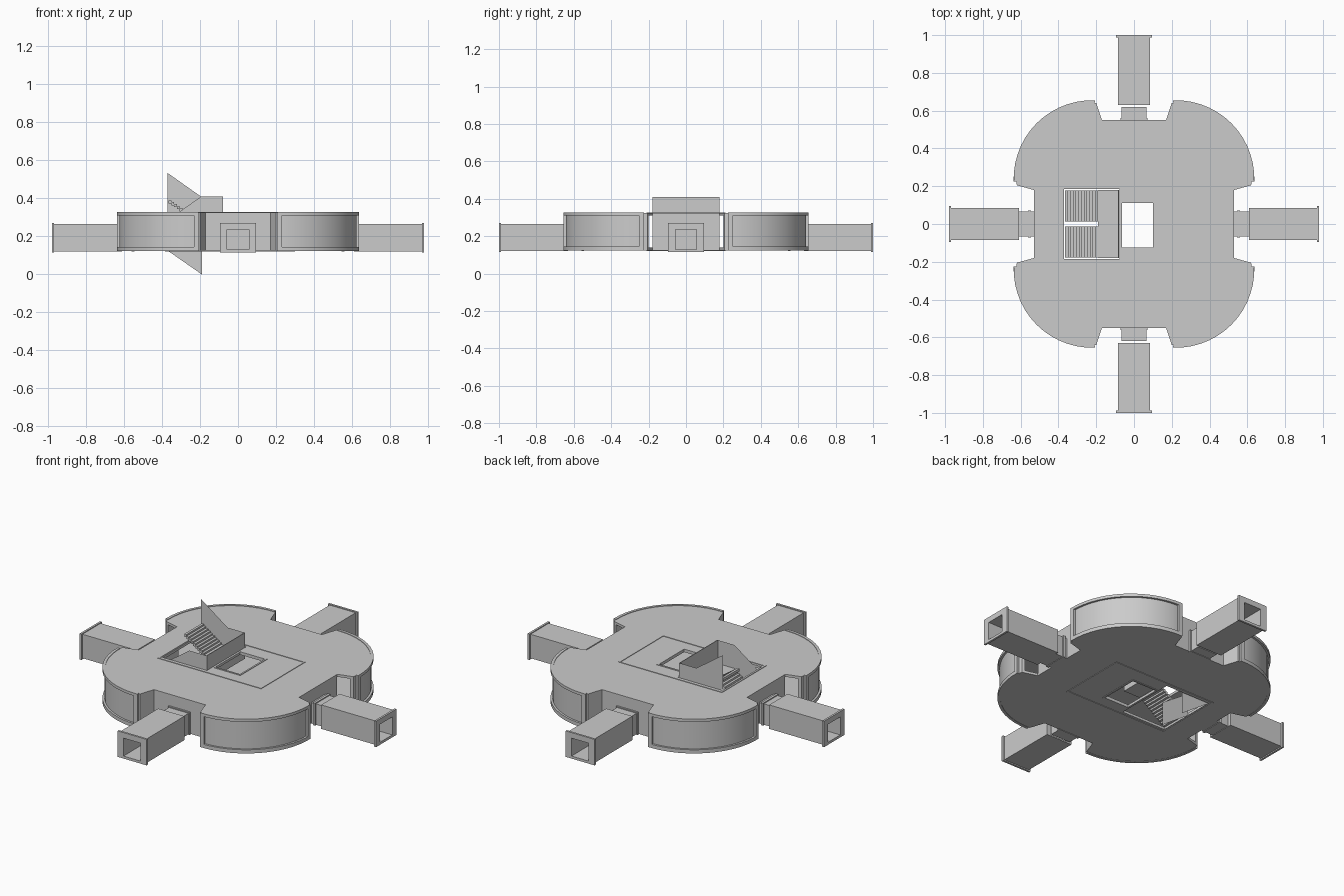
import bpy, bmesh, math
from mathutils import Matrix

if "Cube" in bpy.data.objects:
    bpy.data.objects.remove(bpy.data.objects["Cube"])


def finish(name, bm, smooth=False):
    bmesh.ops.recalc_face_normals(bm, faces=bm.faces)
    me = bpy.data.meshes.new(name)
    bm.to_mesh(me)
    bm.free()
    ob = bpy.data.objects.new(name, me)
    bpy.context.collection.objects.link(ob)
    if smooth:
        bpy.ops.object.select_all(action='DESELECT')
        ob.select_set(True)
        bpy.context.view_layer.objects.active = ob
        bpy.ops.object.shade_smooth_by_angle(angle=math.radians(25))
    return ob


def add_prism(bm, pts, z0, z1):
    lo = [bm.verts.new((x, y, z0)) for x, y in pts]
    hi = [bm.verts.new((x, y, z1)) for x, y in pts]
    bm.faces.new(lo[::-1])
    bm.faces.new(hi)
    n = len(pts)
    for i in range(n):
        j = (i + 1) % n
        bm.faces.new((lo[i], lo[j], hi[j], hi[i]))


def add_box(bm, x0, x1, y0, y1, z0, z1):
    add_prism(bm, [(x0, y0), (x1, y0), (x1, y1), (x0, y1)], z0, z1)


def box(name, *b):
    bm = bmesh.new()
    add_box(bm, *b)
    return finish(name, bm)


def add_tube(bm, x0, x1, outer, inner):
    # hollow rectangular tube along x; sections are (half width, z0, z1)
    loops = []
    for x in (x0, x1):
        for h, a, b in (outer, inner):
            loops.append([bm.verts.new((x, y, z)) for y, z in
                          ((-h, a), (h, a), (h, b), (-h, b))])
    for p, q in ((0, 2), (1, 3), (0, 1), (2, 3)):
        for i in range(4):
            j = (i + 1) % 4
            bm.faces.new((loops[p][i], loops[p][j], loops[q][j], loops[q][i]))


def sheet(name, y, pts):
    bm = bmesh.new()
    bm.faces.new([bm.verts.new((x, y, z)) for x, z in pts])
    return finish(name, bm)


CX, CY, R, SEG = 0.222, 0.24, 0.403, 14


def arc(r, a0, a1, n=SEG):
    return [(CX + r * math.cos(math.radians(a0 + (a1 - a0) * i / n)),
             CY + r * math.sin(math.radians(a0 + (a1 - a0) * i / n)))
            for i in range(n + 1)]


# four-lobed hollow body
quad = [(0.53, 0.18), (0.62, 0.205)] + arc(R, 0, 90) + [(0.2, 0.64), (0.17, 0.55)]
outline = (quad + [(-x, y) for x, y in quad[::-1]]
           + [(-x, -y) for x, y in quad] + [(x, -y) for x, y in quad[::-1]])
bm = bmesh.new()
add_prism(bm, outline, 0.125, 0.325)
body = finish("main_deck_body", bm)

bm = bmesh.new()
add_prism(bm, [(x * 0.97, y * 0.97) for x, y in outline], 0.14, 0.31)
cutters = [finish("cavity_cutter", bm),
           box("stair_cutter", -0.37, -0.076, -0.185, 0.185, 0.0, 0.5),
           box("shaft_cutter", -0.064, 0.1, -0.125, 0.11, 0.0, 0.5)]
bpy.context.view_layer.objects.active = body
for c in cutters:
    c.hide_render = True
    m = body.modifiers.new("cut", 'BOOLEAN')
    m.operation = 'DIFFERENCE'
    m.solver = 'EXACT'
    m.object = c
    bpy.ops.object.modifier_apply(modifier=m.name)
    bpy.data.objects.remove(c)
body.select_set(True)
bpy.ops.object.shade_smooth_by_angle(angle=math.radians(15))

# raised window frames on the curved lobes
bm = bmesh.new()
RO = 0.415
for a0, a1, n, z0, z1 in ((-2, 92, SEG, 0.311, 0.328), (-2, 92, SEG, 0.123, 0.145),
                          (-2, 1.5, 1, 0.145, 0.311), (88.5, 92, 1, 0.145, 0.311)):
    add_prism(bm, arc(RO, a0, a1, n) + arc(R - 0.004, a0, a1, n)[::-1], z0, z1)
src = bm.copy()
for sx, sy in ((-1, 1), (1, -1), (-1, -1)):
    me = bpy.data.meshes.new("tmp")
    c = src.copy()
    bmesh.ops.scale(c, vec=(sx, sy, 1), verts=c.verts)
    c.to_mesh(me)
    c.free()
    bm.from_mesh(me)
    bpy.data.meshes.remove(me)
src.free()
finish("window_frames", bm, True)

# thin rims round the central openings, above and below
for name, z0, z1 in (("roof_rim", 0.322, 0.328), ("floor_rim", 0.122, 0.128)):
    bm = bmesh.new()
    for x0, x1, y0, y1 in ((-0.385, 0.3, -0.21, -0.2), (-0.385, 0.3, 0.2, 0.21),
                           (-0.385, -0.375, -0.2, 0.2), (0.29, 0.3, -0.2, 0.2),
                           (-0.064, 0.11, -0.135, -0.125), (-0.064, 0.11, 0.11, 0.12),
                           (0.1, 0.11, -0.125, 0.11)):
        add_box(bm, x0, x1, y0, y1, z0, z1)
    finish(name, bm)

# four docking corridors with neck, end flange and closed door
for i, side in enumerate(("right", "back", "left", "front")):
    end = 0.98 if i % 2 == 0 else 1.0
    bm = bmesh.new()
    hole = (0.057, 0.13, 0.237)
    add_tube(bm, 0.53, 0.62, (0.065, 0.125, 0.25), hole)
    add_tube(bm, 0.545, 0.56, (0.072, 0.122, 0.256), hole)
    add_tube(bm, end - 0.37, end - 0.01, (0.086, 0.122, 0.265), hole)
    add_tube(bm, end - 0.012, end, (0.096, 0.115, 0.27), hole)
    add_box(bm, 0.53, 0.55, -0.057, 0.057, 0.13, 0.237)
    bmesh.ops.rotate(bm, cent=(0, 0, 0), verts=bm.verts,
                     matrix=Matrix.Rotation(i * math.pi / 2, 3, 'Z'))
    finish(side + "_corridor", bm)


# two stair flights and the landing between them
def flight(name, y0, y1, x0, x1, z0, z1, n=12):
    bm = bmesh.new()
    dx, dz = (x1 - x0) / n, (z1 - z0) / n
    for k in range(n):
        a, b = sorted((x0 + k * dx, x0 + (k + 1) * dx))
        add_box(bm, a, b, y0, y1, z0 + (k - 0.6) * dz, z0 + (k + 1) * dz)
    finish(name, bm)


flight("lower_flight", -0.178, -0.012, -0.365, -0.19, 0.14, 0.27)
flight("upper_flight", 0.014, 0.178, -0.19, -0.365, 0.27, 0.39)
box("stair_landing", -0.19, -0.08, -0.18, 0.18, 0.255, 0.27)
box("landing_end_wall", -0.084, -0.08, -0.18, 0.18, 0.255, 0.41)

# stair side walls, thin sheets
sheet("lower_flight_wall", -0.18, [(-0.372, 0.135), (-0.19, 0.255), (-0.08, 0.255),
                                   (-0.08, 0.41), (-0.195, 0.41), (-0.372, 0.285)])
sheet("upper_flight_wall", 0.18, [(-0.372, 0.33), (-0.19, 0.255), (-0.08, 0.255),
                                  (-0.08, 0.41), (-0.195, 0.41), (-0.372, 0.535)])
for name, y in (("inner_hanging_wall", 0.014), ("outer_hanging_wall", 0.178)):
    sheet(name, y, [(-0.37, 0.125), (-0.19, 0.0), (-0.19, 0.14), (-0.37, 0.26)])
